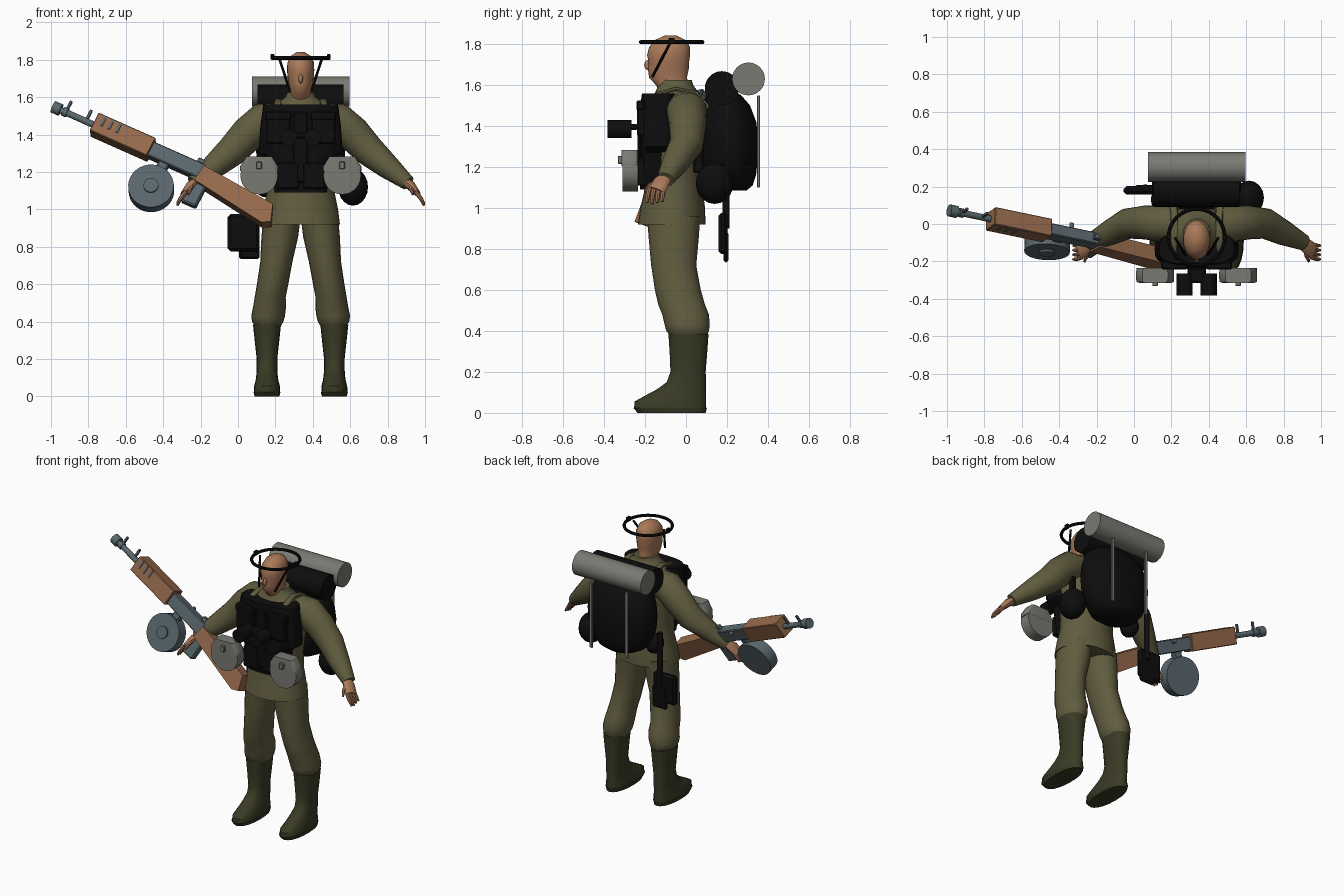
import bpy, bmesh, math
from mathutils import Vector, Matrix

cube = bpy.data.objects.get("Cube")
if cube:
    bpy.data.objects.remove(cube, do_unlink=True)

CX = 0.335  # the figure stands off centre, the weapon fills the other side
X, Y, Z = Vector((1, 0, 0)), Vector((0, 1, 0)), Vector((0, 0, 1))


def material(name, r, g, b):
    mat = bpy.data.materials.new(name)
    mat.use_nodes = True
    mat.diffuse_color = (r, g, b, 1)
    bsdf = next(n for n in mat.node_tree.nodes if n.type == 'BSDF_PRINCIPLED')
    bsdf.inputs["Base Color"].default_value = (r, g, b, 1)
    bsdf.inputs["Roughness"].default_value = 0.8
    return mat


olive = material("olive cloth", 0.118, 0.107, 0.05)
boot = material("dark boot green", 0.041, 0.042, 0.018)
skin = material("skin", 0.40, 0.19, 0.10)
wood = material("wood", 0.30, 0.14, 0.07)
metal = material("blue grey metal", 0.10, 0.135, 0.15)
grey = material("grey canvas", 0.19, 0.195, 0.17)
black = material("black webbing", 0.004, 0.004, 0.004)


def finish(name, mat, bm, matrix=None, angle=40):
    bmesh.ops.recalc_face_normals(bm, faces=bm.faces[:])
    if matrix:
        bm.transform(matrix)
    mesh = bpy.data.meshes.new(name)
    bm.to_mesh(mesh)
    bm.free()
    mesh.materials.append(mat)
    for poly in mesh.polygons:
        poly.use_smooth = True
    mesh.set_sharp_from_angle(angle=math.radians(angle))
    obj = bpy.data.objects.new(name, mesh)
    bpy.context.scene.collection.objects.link(obj)
    return obj


def loft(name, mat, rings, n=20, power=1.0, follow=None):
    """Skin rings of (x, y, z, radius a, radius b); follow turns them along the path."""
    bm = bmesh.new()
    centres = [Vector(r[:3]) for r in rings]
    loops = []
    for i, ring in enumerate(rings):
        a, b = X, Y
        if follow:
            t = (centres[min(i + 1, len(rings) - 1)] - centres[max(i - 1, 0)]).normalized()
            a = follow.cross(t).normalized()
            b = t.cross(a)
        loop = []
        for k in range(n):
            c, s = math.cos(math.tau * k / n), math.sin(math.tau * k / n)
            c, s = [math.copysign(abs(v) ** power, v) for v in (c, s)]
            loop.append(bm.verts.new(centres[i] + a * c * ring[3] + b * s * ring[4]))
        loops.append(loop)
    for low, high in zip(loops, loops[1:]):
        for k in range(n):
            bm.faces.new((low[k], low[k - 1], high[k - 1], high[k]))
    bm.faces.new(loops[0])
    bm.faces.new(loops[-1])
    return finish(name, mat, bm)


def body(name, mat, rows, x=CX, **options):
    """Upright loft from rows of (z, y, half width, half depth)."""
    return loft(name, mat, [(x, y, z, w, d) for z, y, w, d in rows], **options)


def box(name, mat, centre, size, matrix=None, bevel=0.008):
    bm = bmesh.new()
    bmesh.ops.create_cube(bm, size=1)
    bm.transform(Matrix.Translation(centre) @ Matrix.Diagonal((*size, 1)))
    if bevel:
        bmesh.ops.bevel(bm, geom=bm.edges[:], offset=bevel, segments=1, affect='EDGES')
    return finish(name, mat, bm, matrix, 25)


def rod(name, mat, start, end, radius, matrix=None, n=20):
    start, end = Vector(start), Vector(end)
    axis = end - start
    bm = bmesh.new()
    bmesh.ops.create_cone(bm, cap_ends=True, segments=n, radius1=radius, radius2=radius, depth=axis.length)
    bm.transform(Matrix.Translation((start + end) / 2) @ axis.to_track_quat('Z', 'Y').to_matrix().to_4x4())
    return finish(name, mat, bm, matrix)


def ball(name, mat, centre, size):
    bm = bmesh.new()
    bmesh.ops.create_uvsphere(bm, u_segments=16, v_segments=10, radius=1)
    bm.transform(Matrix.Translation(centre) @ Matrix.Diagonal((*size, 1)))
    return finish(name, mat, bm)


# Head and neck
body("head", skin, [(1.56, -.05, .06, .07), (1.61, -.07, .056, .085), (1.635, -.088, .055, .092),
                    (1.68, -.086, .066, .1), (1.72, -.084, .071, .1), (1.745, -.085, .073, .105),
                    (1.785, -.08, .071, .1), (1.82, -.076, .054, .075), (1.842, -.075, .02, .03)], n=24)
ball("nose", skin, (CX, -.182, 1.698), (.012, .022, .026))

# Jacket
body("jacket", olive, [(.92, -.07, .21, .165), (1.0, -.065, .2, .158), (1.09, -.06, .182, .142),
                       (1.2, -.058, .178, .142), (1.35, -.055, .2, .147), (1.45, -.052, .215, .147),
                       (1.52, -.045, .2, .13), (1.565, -.045, .135, .105), (1.6, -.05, .082, .085),
                       (1.625, -.05, .072, .078)], n=28)

# Limbs, made once for each side
for side, label in ((1, "left"), (-1, "right")):
    def at(dx, y, z):
        return (CX + side * dx, y, z)

    loft(label + "_sleeve", olive, [(*at(.1, .0, 1.49), .08, .095), (*at(.2, .004, 1.475), .096, .098),
                                    (*at(.28, .008, 1.405), .094, .09), (*at(.37, .002, 1.31), .083, .082),
                                    (*at(.47, -.05, 1.225), .065, .067), (*at(.575, -.1, 1.14), .04, .043)],
         follow=Y)
    loft(label + "_palm", skin, [(*at(.55, -.095, 1.155), .024, .03), (*at(.59, -.12, 1.125), .026, .042),
                                 (*at(.625, -.145, 1.085), .016, .045)], n=12, follow=Y)
    for i in range(4):
        y = -.178 + i * .023
        loft(label + "_finger", skin, [(*at(.615, y, 1.095), .012, .013),
                                       (*at(.645, y * 1.06, 1.055), .011, .011),
                                       (*at(.66, y * 1.06, 1.02 + .006 * abs(i - 1)), .006, .007)], n=8, follow=Y)
    loft(label + "_thumb", skin, [(*at(.58, -.13, 1.13), .016, .014), (*at(.59, -.175, 1.11), .013, .012),
                                  (*at(.6, -.2, 1.08), .007, .007)], n=8, follow=X)
    legs = [(.96, .1, -.06, .1, .13), (.85, .112, -.06, .098, .122), (.72, .13, -.06, .086, .11),
            (.6, .15, -.04, .084, .112), (.53, .163, -.022, .083, .114), (.48, .166, -.002, .088, .114),
            (.43, .174, .006, .09, .11), (.4, .176, .008, .084, .104), (.375, .175, .012, .068, .09)]
    loft(label + "_trouser_leg", olive, [(*at(dx, y, z), w, d) for z, dx, y, w, d in legs])
    foot = CX + side * .18
    body(label + "_boot", boot, [(.385, .012, .075, .098), (.3, .012, .066, .092), (.2, .01, .055, .086),
                                 (.15, .002, .055, .096), (.115, -.022, .057, .12), (.085, -.05, .061, .148),
                                 (.055, -.077, .069, .175), (.02, -.077, .07, .176)], x=foot, power=.9)
    body(label + "_sole", boot, [(0, -.07, .066, .166), (.025, -.078, .073, .18)], x=foot, power=.9)

    # Webbing and pouches on each side
    loft(label + "_shoulder_strap", olive, [(*at(.13, -.2, 1.5), .01, .02), (*at(.125, -.14, 1.555), .01, .02),
                                            (*at(.12, -.05, 1.582), .01, .02), (*at(.12, .05, 1.56), .01, .02),
                                            (*at(.13, .12, 1.48), .01, .02)], n=8, power=.5, follow=X)
    box(label + "_chest_pouch", black, at(.12, -.215, 1.43), (.13, .05, .16))
    box(label + "_chest_pouch_flap", black, at(.12, -.22, 1.5), (.14, .045, .05))
    box(label + "_belt_pouch", black, at(.07, -.215, 1.18), (.12, .05, .14))
    rod(label + "_binocular_tube", black, at(.065, -.265, 1.385), at(.065, -.383, 1.385), .044)
    tin = CX + side * .222
    rod(label + "_mess_tin", grey, (tin, -.235, 1.18), (tin, -.31, 1.18), .1, n=28)
    body(label + "_mess_tin_lid", grey, [(1.205, -.275, .102, .041), (1.23, -.275, .102, .041),
                                         (1.283, -.275, .068, .04)], x=tin, power=.25)
    box(label + "_mess_tin_catch", grey, (tin, -.32, 1.235), (.03, .025, .04), bevel=.004)
    box(label + "_frame_pole", grey, at(.135, .354, 1.325), (.022, .014, .45), bevel=.003)

    # Helmet liner straps
    rod(label + "_chin_strap", black, at(.115, -.075, 1.81), at(.06, -.165, 1.64), .007, n=8)
    box(label + "_liner_clip", black, at(.15, -.07, 1.815), (.02, .03, .03), bevel=.003)

# Helmet liner ring
ring = [(CX + .15 * math.cos(a), -.07 + .15 * math.sin(a), 1.81, .01, .01)
        for a in [math.tau * i / 40 for i in range(41)]]
loft("liner_ring", black, ring, n=8, follow=Z)

# Vest
body("vest", black, [(1.09, -.135, .14, .09), (1.27, -.135, .17, .095), (1.3, -.135, .225, .095),
                     (1.45, -.135, .215, .095), (1.56, -.13, .2, .085)], power=.65, n=28)
box("vest_centre_panel", black, (CX, -.215, 1.33), (.08, .045, .38))
box("binocular_bridge", black, (CX, -.275, 1.395), (.1, .08, .03))

# Backpack with bedrolls and side pouches
body("backpack", black, [(1.085, .205, .11, .09), (1.11, .205, .16, .12), (1.16, .207, .2, .135),
                         (1.24, .208, .232, .142), (1.33, .208, .24, .146), (1.42, .205, .23, .138),
                         (1.5, .195, .2, .118), (1.55, .185, .15, .085), (1.575, .18, .09, .05)],
     power=.92, n=28)
rod("black_bedroll", black, (CX - .23, .175, 1.585), (CX + .23, .175, 1.585), .083, n=28)
rod("grey_bedroll", grey, (CX - .26, .305, 1.63), (CX + .26, .305, 1.63), .08, n=32)
ball("left_hip_pouch", black, (CX + .28, .14, 1.12), (.08, .092, .1))
box("left_pouch_strap", black, (CX + .215, .06, 1.27), (.03, .05, .2))
ball("right_hip_pouch", black, (CX - .19, .13, 1.13), (.055, .065, .065))

# Folding shovel
box("shovel_cover", black, (.03, .18, .875), (.17, .045, .2), bevel=.015)
box("shovel_blade", black, (.06, .195, .81), (.11, .025, .15), bevel=.01)
rod("shovel_handle", black, (.06, .195, .9), (.06, .195, 1.25), .018, n=12)

# Rifle frame: along the barrel, sideways, and up from the bore, rolled towards the front
along = Vector((.9135, -.19, -.407)).normalized()
across = Z.cross(along).normalized()
gun = Matrix((along, across, along.cross(across))).transposed().to_4x4()
gun.translation = (-.975, .07, 1.543)
gun = gun @ Matrix.Rotation(math.radians(-23), 4, 'X')

rod("barrel", metal, (0, 0, 0), (.26, 0, 0), .018, gun, 14)
rod("muzzle_brake", metal, (-.015, 0, 0), (.03, 0, 0), .033, gun, 14)
rod("muzzle_collar", metal, (.045, 0, 0), (.07, 0, 0), .025, gun, 14)
for s in (.06, .18):
    box("front_sight", metal, (s, 0, .04), (.016, .016, .06), gun, .003)
box("handguard", wood, (.4, 0, .003), (.34, .1, .112), gun, .004)
for i in range(3):
    box("handguard_vent", metal, (.275 + i * .045, -.052, .025), (.014, .006, .06), gun, 0)
box("receiver", metal, (.73, 0, 0), (.36, .065, .085), gun, .005)
box("rear_sight", metal, (.84, 0, .055), (.04, .03, .03), gun, .004)
rod("bolt_handle", metal, (.7, 0, .02), (.7, .06, .03), .012, gun, 10)
box("trigger_housing", metal, (.885, 0, -.13), (.09, .05, .13), gun)
rod("drum_magazine", metal, (.665, -.038, -.195), (.665, .038, -.195), .122, gun, 32)
rod("drum_hub", metal, (.665, -.05, -.195), (.665, -.03, -.195), .04, gun, 20)
box("magazine_neck", metal, (.665, 0, -.06), (.06, .045, .06), gun)

# Stock cut from a side profile
bm = bmesh.new()
outline = [(.87, .03), (.93, .025), (1.3, -.01), (1.335, -.105), (1.29, -.13), (.86, -.065)]
face = bm.faces.new([bm.verts.new((s, -.042, h)) for s, h in outline])
extruded = bmesh.ops.extrude_face_region(bm, geom=[face])["geom"]
bmesh.ops.translate(bm, vec=(0, .084, 0), verts=[v for v in extruded if isinstance(v, bmesh.types.BMVert)])
finish("stock", wood, bm, gun, 25)
